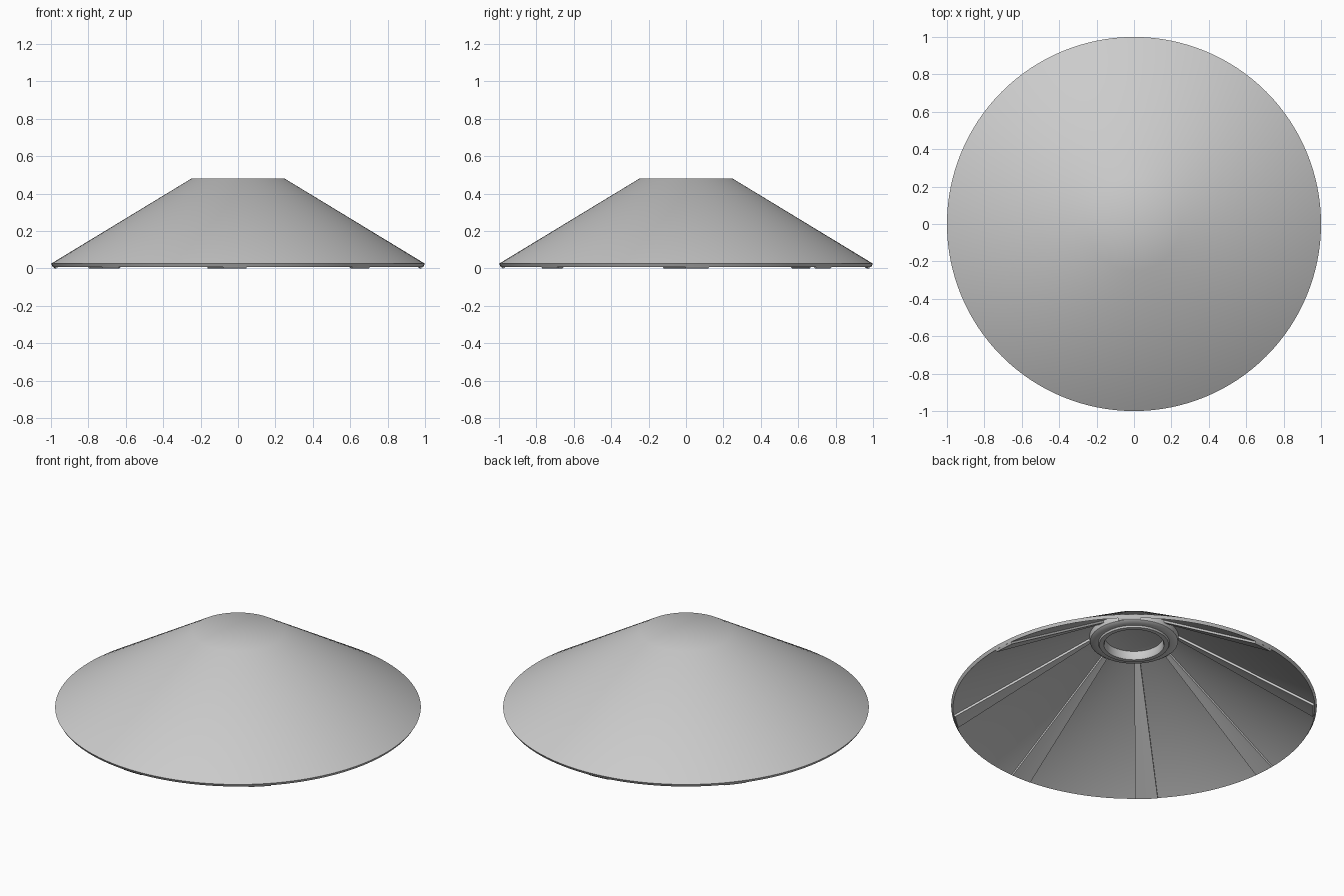
import bpy, bmesh, math

if "Cube" in bpy.data.objects:
    bpy.data.objects.remove(bpy.data.objects["Cube"])


def lathe(name, profile, start, sweep, steps):
    """Revolve a closed (radius, z) outline about z through a full or partial turn."""
    bm = bmesh.new()
    full = sweep >= 360
    rings = []
    for i in range(steps if full else steps + 1):
        a = math.radians(start + sweep * i / steps)
        rings.append([bm.verts.new((r * math.cos(a), r * math.sin(a), z)) for r, z in profile])
    n = len(profile)
    for i in range(steps):
        p, q = rings[i], rings[(i + 1) % len(rings)]
        for j in range(n):
            k = (j + 1) % n
            bm.faces.new((p[j], q[j], q[k], p[k]))
    if not full:
        bm.faces.new(rings[0])
        bm.faces.new(rings[-1])
    bmesh.ops.remove_doubles(bm, verts=bm.verts, dist=1e-5)
    bmesh.ops.recalc_face_normals(bm, faces=bm.faces)
    mesh = bpy.data.meshes.new(name)
    bm.to_mesh(mesh)
    bm.free()
    ob = bpy.data.objects.new(name, mesh)
    bpy.context.collection.objects.link(ob)
    bpy.context.view_layer.objects.active = ob
    ob.select_set(True)
    bpy.ops.object.shade_smooth_by_angle(angle=math.radians(40))
    ob.select_set(False)
    return ob


# Thin conical shell with a flat top
lathe("cone_shell", [(0, 0.48), (0.25, 0.48), (1.0, 0.025), (0.99, 0.008),
                     (0.245, 0.46), (0, 0.46)], 0, 360, 128)

# Raised hub ring under the top, with a stepped inner lip
lathe("hub_ring", [(0.245, 0.465), (0.24, 0.43), (0.225, 0.42), (0.195, 0.42),
                   (0.19, 0.41), (0.165, 0.41), (0.16, 0.42), (0.16, 0.465)], 0, 360, 96)

# Tapered ribs following the inside of the cone
for i, angle in enumerate((3.5, 48.5, 96, 141, 183.5, 226, 269, 312)):
    lathe(f"rib_{i + 1}", [(0.21, 0.487 - 0.005), (0.99, 0.012), (0.98, 0.0),
                           (0.21, 0.467)][1:] + [(0.235, 0.47)], angle - 3.6, 7.2, 4)
